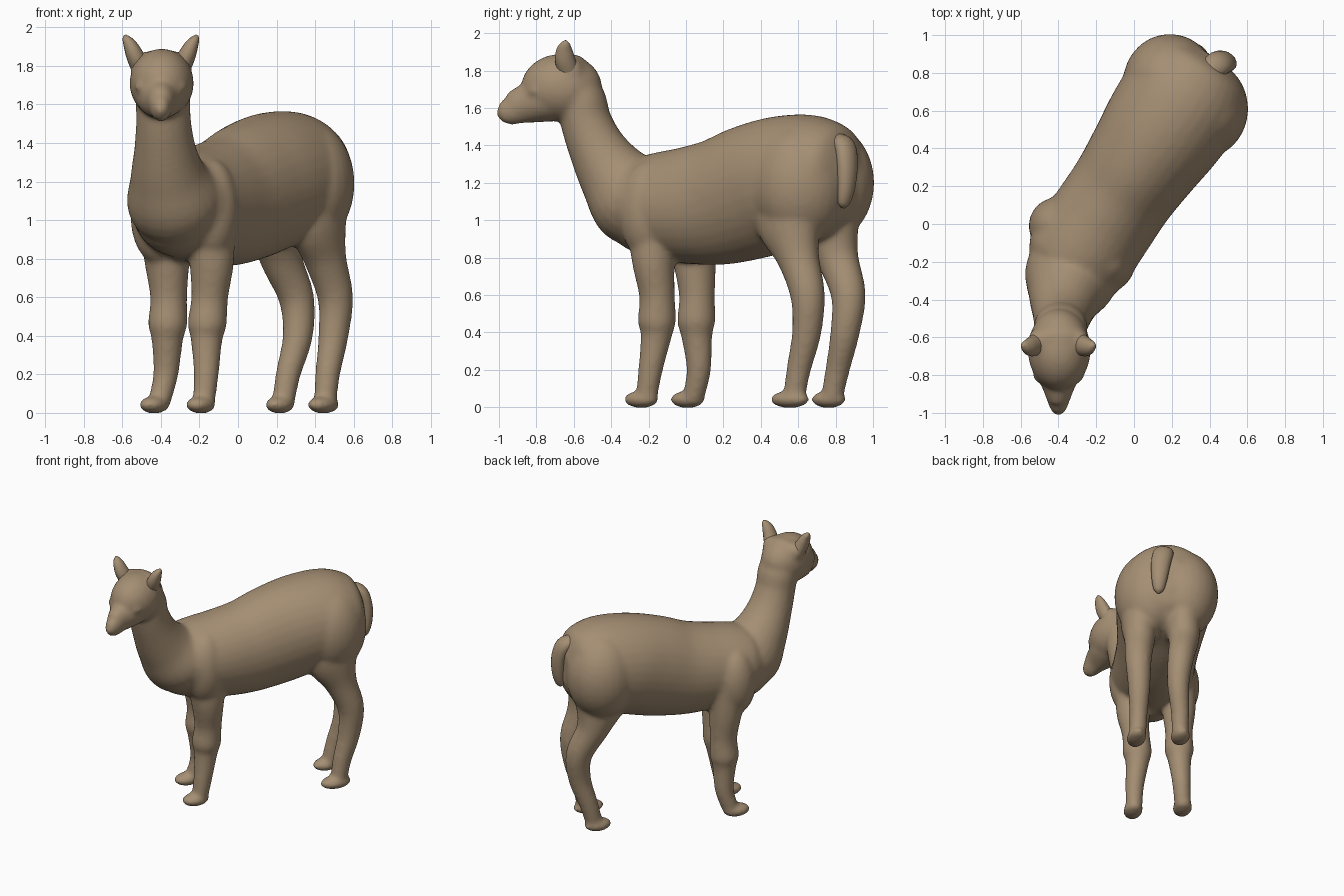
import bpy, bmesh, math
from mathutils import Vector, Matrix

AXIS = Vector((0.557, 0.83, 0))      # spine direction, chest to rump
SIDE = Vector((0.83, -0.557, 0))     # animal's side direction
CHEST = Vector((-0.28, -0.15, 0))
HX = -0.4                            # head centre line

wool = bpy.data.materials.new("warm_brown_wool")
wool.diffuse_color = (0.375, 0.273, 0.172, 1)


def spline(rows, steps=5):
    """Catmull-Rom through rows of x, y, z, half width, half depth."""
    p = [Vector(r) for r in rows]
    p = [2 * p[0] - p[1]] + p + [2 * p[-1] - p[-2]]
    out = []
    for i in range(1, len(p) - 2):
        a, b, c, d = p[i - 1:i + 3]
        for k in range(steps):
            t = k / steps
            out.append(0.5 * (2 * b + (c - a) * t + (2 * a - 5 * b + 4 * c - d) * t * t
                              + (3 * b - a - 3 * c + d) * t ** 3))
    return out + [p[-2]]


def loft(bm, rows, side, n=24):
    pts = spline(rows)
    cen = [Vector(p[:3]) for p in pts]
    rings = []
    for i, p in enumerate(pts):
        tan = (cen[min(i + 1, len(cen) - 1)] - cen[max(i - 1, 0)]).normalized()
        u = (side - tan * side.dot(tan)).normalized()
        v = tan.cross(u)
        rings.append([bm.verts.new(cen[i] + u * max(p[3], .004) * math.cos(a) + v * max(p[4], .004) * math.sin(a))
                      for a in (2 * math.pi * k / n for k in range(n))])
    for r, q in zip(rings, rings[1:]):
        for k in range(n):
            bm.faces.new((r[k], r[(k + 1) % n], q[(k + 1) % n], q[k]))
    bm.faces.new(rings[0][::-1])
    bm.faces.new(rings[-1])


def ball(bm, c, radii, angle=0.0):
    m = Matrix.Translation(c) @ Matrix.Rotation(angle, 4, 'Z') @ Matrix.Diagonal((*radii, 1))
    bmesh.ops.create_uvsphere(bm, u_segments=28, v_segments=18, radius=1, matrix=m)


def finish(name, bm, fuse=False):
    bmesh.ops.recalc_face_normals(bm, faces=bm.faces[:])
    for f in bm.faces:
        f.smooth = True
    me = bpy.data.meshes.new(name)
    bm.to_mesh(me)
    bm.free()
    me.materials.append(wool)
    ob = bpy.data.objects.new(name, me)
    bpy.context.collection.objects.link(ob)
    if fuse:
        r = ob.modifiers.new("fuse", 'REMESH')
        r.mode = 'VOXEL'
        r.voxel_size = 0.014
        r.use_smooth_shade = True
        s = ob.modifiers.new("soften", 'SMOOTH')
        s.factor = 0.5
        s.iterations = 12
    return ob


body = bmesh.new()

# barrel: distance along spine, height, half width, half height
barrel = [(-.29, 1.03, .06, .08), (-.22, 1.04, .17, .19), (-.1, 1.06, .26, .255),
          (0, 1.075, .285, .285), (.2, 1.08, .285, .315), (.4, 1.1, .285, .34),
          (.6, 1.15, .305, .36), (.8, 1.2, .33, .358), (1.0, 1.225, .335, .342),
          (1.12, 1.235, .3, .3), (1.2, 1.235, .23, .23), (1.25, 1.235, .1, .11)]
loft(body, [(*(CHEST + AXIS * s).xy, z, w, h) for s, z, w, h in barrel], SIDE, 32)

# haunches and shoulders
ball(body, (.19, .745, 1.2), (.25, .262, .32))
ball(body, (.37, .61, 1.19), (.235, .26, .32))
ball(body, (-.14, -.19, 1.05), (.15, .17, .27))
ball(body, (-.41, -.01, 1.02), (.148, .15, .25))

# neck
loft(body, [(-.395, -.6, 1.78, .12, .09), (-.39, -.56, 1.65, .143, .13),
            (-.387, -.535, 1.53, .142, .137), (-.38, -.475, 1.385, .158, .155),
            (-.365, -.385, 1.24, .195, .195), (-.33, -.27, 1.11, .25, .25),
            (-.28, -.14, 1.05, .2, .2)], Vector((1, 0, 0)))

# skull, crown and muzzle
ball(body, (HX + .004, -.665, 1.71), (.167, .217, .18))
ball(body, (HX + .004, -.605, 1.775), (.155, .095, .113))
loft(body, [(HX, -.66, 1.66, .14, .13), (HX, -.78, 1.64, .126, .117),
            (HX, -.88, 1.615, .08, .1), (HX, -.94, 1.59, .058, .082),
            (HX, -.98, 1.593, .043, .06), (HX, -1.006, 1.6, .022, .034)], Vector((1, 0, 0)))

# soft eyelids and ear roots
for sgn in (-1, 1):
    ball(body, (HX + sgn * .105, -.817, 1.69), (.036, .026, .02), sgn * .6)
    ball(body, (HX + sgn * .1, -.62, 1.805), (.062, .07, .07))

# legs: shared (z, half width, half depth) profile and one x, y path per leg
front = [(1.08, .12, .16), (.8, .118, .118), (.6, .096, .096), (.46, .102, .102),
         (.38, .082, .084), (.2, .065, .066), (.03, .057, .057)]
hind = [(1.18, .15, .22), (1.0, .135, .2), (.8, .107, .118), (.6, .092, .094),
        (.4, .078, .079), (.2, .064, .066), (.03, .058, .058)]
legs = [
    (front, [(-.15, -.18), (-.137, -.175), (-.147, -.155), (-.16, -.156),
             (-.163, -.16), (-.165, -.19), (-.18, -.215)], (-.193, -.24), .1),
    (front, [(-.39, .02), (-.37, .045), (-.36, .058), (-.365, .055),
             (-.367, .058), (-.375, .068), (-.415, .035)], (-.435, .008), .1),
    (hind, [(.38, .57), (.408, .55), (.453, .6), (.505, .65),
            (.495, .645), (.465, .602), (.45, .575)], (.443, .555), .115),
    (hind, [(.18, .74), (.195, .755), (.225, .81), (.302, .868),
            (.31, .85), (.26, .81), (.23, .775)], (.217, .762), .1)]
for prof, path, foot, length in legs:
    loft(body, [(x, y, z, a, b) for (x, y), (z, a, b) in zip(path, prof)], SIDE, 20)
    ball(body, (*foot, .042), (.068, length, .046), math.radians(-30))
finish("body_neck_head_and_legs", body, True)

# ears, one per side
for sgn, label in ((-1, "left"), (1, "right")):
    bm = bmesh.new()
    loft(bm, [(HX + sgn * x, y, z, a, b) for x, y, z, a, b in
              ((.1, -.62, 1.78, .055, .05), (.133, -.645, 1.85, .055, .046),
               (.158, -.65, 1.905, .045, .036), (.18, -.645, 1.943, .026, .021),
               (.187, -.643, 1.96, .007, .007))], Vector((0, 1, 0)), 16)
    finish(label + "_ear", bm)

# tail
bm = bmesh.new()
loft(bm, [(.36, .78, 1.43, .05, .04), (.44, .845, 1.4, .07, .05),
          (.478, .862, 1.3, .068, .05), (.487, .857, 1.18, .056, .045),
          (.482, .843, 1.095, .037, .032), (.48, .838, 1.065, .008, .008)], SIDE, 18)
finish("tail", bm)
